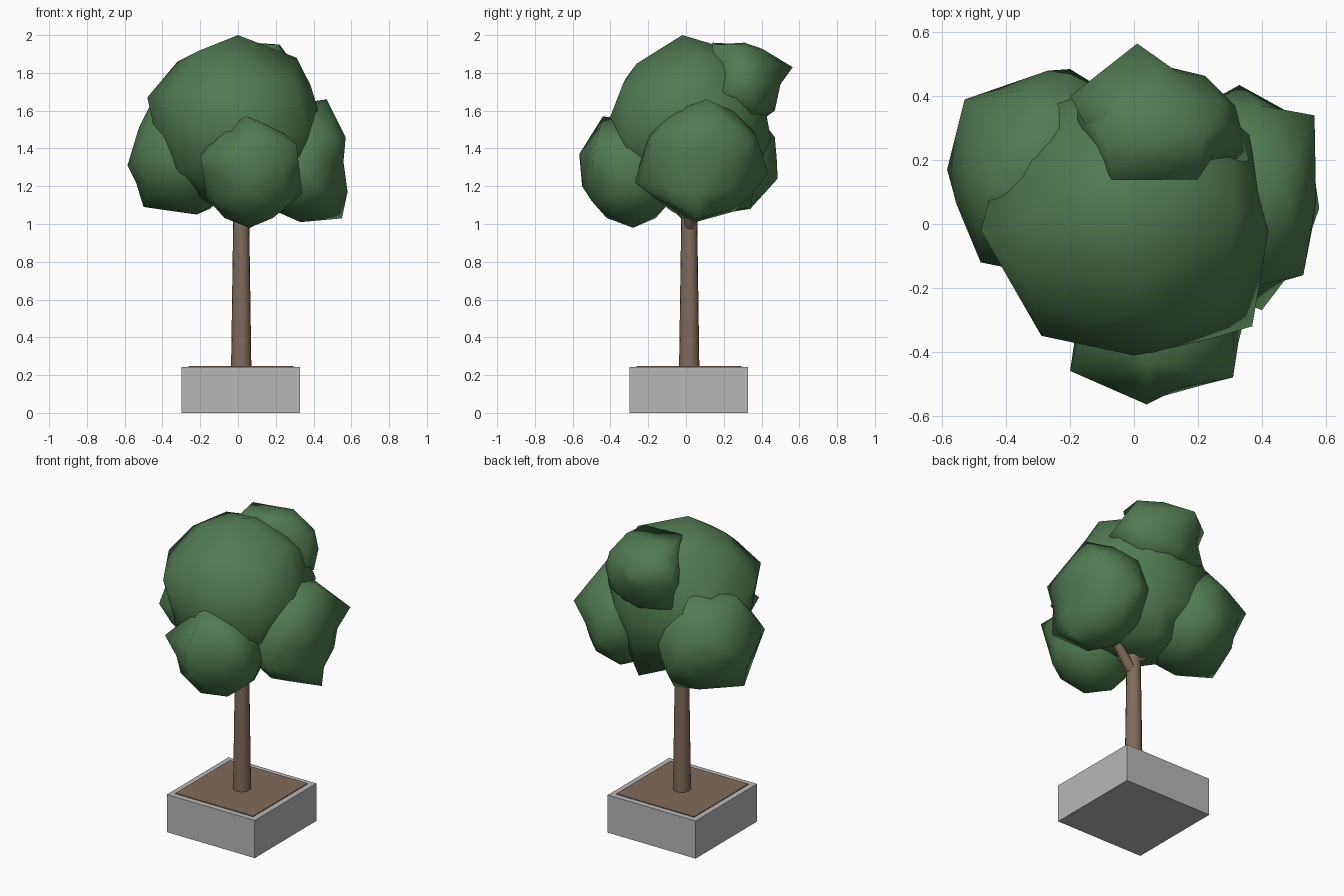
import bpy, bmesh, math
from mathutils import Vector


def material(name, rgb):
    m = bpy.data.materials.new(name)
    m.diffuse_color = (*rgb, 1)
    return m


GREY = material("concrete grey", (0.48, 0.48, 0.48))
SOIL = material("soil brown", (0.215, 0.15, 0.105))
BARK = material("bark brown", (0.215, 0.15, 0.105))
LEAF = material("leaf green", (0.08, 0.20, 0.083))


def add_object(name, bm, mat, smooth=False):
    bmesh.ops.recalc_face_normals(bm, faces=bm.faces)
    for f in bm.faces:
        f.smooth = smooth
    me = bpy.data.meshes.new(name)
    bm.to_mesh(me)
    bm.free()
    me.materials.append(mat)
    ob = bpy.data.objects.new(name, me)
    bpy.context.collection.objects.link(ob)
    return ob


def box(name, half, z0, z1, mat):
    bm = bmesh.new()
    bmesh.ops.create_cube(bm, size=1)
    for v in bm.verts:
        v.co = Vector((0.015 + v.co.x * 2 * half, 0.015 + v.co.y * 2 * half,
                       z1 if v.co.z > 0 else z0))
    add_object(name, bm, mat)


def limb(name, a, b, r0, r1, sides=16):
    a, b = Vector(a), Vector(b)
    bm = bmesh.new()
    bmesh.ops.create_cone(bm, cap_ends=True, segments=sides, radius1=r0,
                          radius2=r1, depth=(b - a).length)
    q = (b - a).to_track_quat('Z', 'Y')
    for v in bm.verts:
        v.co = q @ v.co + (a + b) / 2
    ob = add_object(name, bm, BARK, True)
    for f in ob.data.polygons:
        f.use_smooth = len(f.vertices) == 4


def leaf_clump(name, centre, radii, corners):
    """Low-poly ellipsoid whose nearest vertices are pulled out to the corners."""
    c = Vector(centre)
    bm = bmesh.new()
    bmesh.ops.create_icosphere(bm, subdivisions=2, radius=1)
    for v in bm.verts:
        v.co = c + Vector([v.co[i] * radii[i] for i in range(3)])
    free = list(bm.verts)
    for p in corners:
        p = Vector(p)
        v = max(free, key=lambda w: (w.co - c).normalized().dot((p - c).normalized()))
        v.co = p
        free.remove(v)
    add_object(name, bm, LEAF, True)


# planter and soil
box("planter", 0.314, 0, 0.243, GREY)
box("soil", 0.278, 0.20, 0.248, SOIL)

# trunk and branches
limb("trunk", (0.017, 0.017, 0.22), (0.017, 0.017, 1.12), 0.054, 0.041)
for side, start, end in (("right", 0.97, (0.28, 0.03, 1.28)),
                         ("left", 1.05, (-0.25, 0.15, 1.35)),
                         ("front", 1.03, (0.06, -0.25, 1.30)),
                         ("back", 1.08, (0.08, 0.30, 1.60))):
    limb(side + "_branch", (0.017, 0.017, start), end, 0.032, 0.024, 10)

# foliage
leaf_clump("crown_foliage", (-0.01, 0.03, 1.53), (0.44, 0.43, 0.46), [
    (0, -0.02, 2.0), (-0.32, 0, 1.86), (-0.48, -0.02, 1.67), (-0.29, -0.35, 1.65),
    (0.04, -0.42, 1.52), (0.37, -0.32, 1.45), (0.42, -0.03, 1.62),
    (0.31, 0.05, 1.88), (0.02, -0.26, 1.85), (0.36, 0.28, 1.60),
    (0.10, 0.34, 1.08), (0.06, 0.45, 1.45), (-0.30, 0.25, 1.60),
    (0.42, 0.0, 1.37)])
leaf_clump("front_foliage", (0.07, -0.29, 1.27), (0.27, 0.26, 0.28), [
    (0.04, -0.44, 1.57), (-0.2, -0.46, 1.36), (0.04, -0.565, 1.37),
    (0.31, -0.48, 1.42), (0.06, -0.28, 0.98), (0.05, -0.55, 1.20),
    (0.34, -0.32, 1.16)])
leaf_clump("left_foliage", (-0.27, 0.16, 1.35), (0.30, 0.32, 0.30), [
    (-0.585, 0.17, 1.31), (-0.53, 0.39, 1.42), (-0.20, 0.485, 1.24),
    (-0.48, -0.12, 1.36), (-0.50, 0.12, 1.09), (-0.22, 0.15, 1.05),
    (-0.45, 0.13, 1.66), (-0.15, 0.34, 1.08), (-0.28, -0.16, 1.25),
    (-0.20, 0.47, 1.46), (-0.25, 0.31, 1.67)])
leaf_clump("right_foliage", (0.33, 0.09, 1.33), (0.24, 0.33, 0.31), [
    (0.47, 0.11, 1.66), (0.565, 0.34, 1.44), (0.58, 0.05, 1.17),
    (0.53, -0.16, 1.45), (0.40, -0.27, 1.22), (0.33, 0.435, 1.27),
    (0.55, 0.07, 1.03), (0.33, 0.05, 1.01), (0.57, 0.07, 1.46)])
leaf_clump("back_foliage", (0.07, 0.31, 1.74), (0.26, 0.19, 0.22), [
    (0.01, 0.565, 1.83), (-0.20, 0.40, 1.84), (0.22, 0.29, 1.95),
    (-0.11, 0.31, 1.95), (-0.07, 0.14, 1.96), (0.20, 0.14, 1.95),
    (0.28, 0.38, 1.85), (0.36, 0.20, 1.70), (0.05, 0.47, 1.60),
    (-0.18, 0.41, 1.61), (0.29, 0.36, 1.60)])
